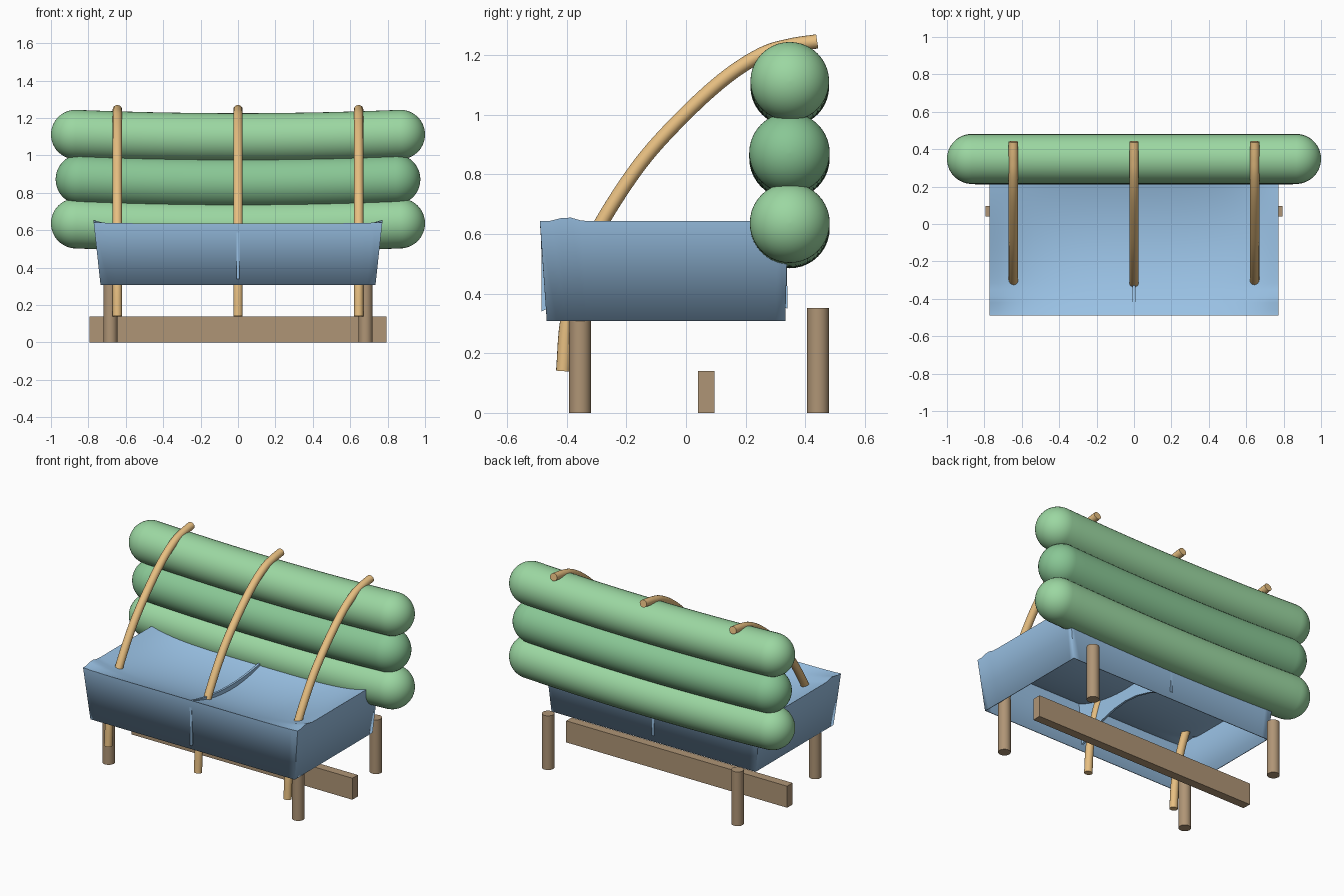
import bpy, bmesh, math
from mathutils import Vector

if "Cube" in bpy.data.objects:
    bpy.data.objects.remove(bpy.data.objects["Cube"])


def material(name, rgb):
    m = bpy.data.materials.new(name)
    m.diffuse_color = (*rgb, 1)
    m.use_nodes = True
    m.node_tree.nodes["Principled BSDF"].inputs["Base Color"].default_value = m.diffuse_color
    return m


GREEN = material("green_cushion", (0.33, 0.68, 0.36))
DEEP = material("deep_green_cushion", (0.25, 0.57, 0.30))
BLUE = material("blue_fabric", (0.33, 0.55, 0.80))
BROWN = material("brown_wood", (0.43, 0.30, 0.18))
TAN = material("tan_wood", (0.80, 0.52, 0.22))


def finish(name, bm, mat, angle=40):
    bmesh.ops.recalc_face_normals(bm, faces=bm.faces)
    me = bpy.data.meshes.new(name)
    bm.to_mesh(me)
    bm.free()
    ob = bpy.data.objects.new(name, me)
    bpy.context.collection.objects.link(ob)
    me.materials.append(mat)
    bpy.ops.object.select_all(action='DESELECT')
    ob.select_set(True)
    bpy.context.view_layer.objects.active = ob
    bpy.ops.object.shade_smooth_by_angle(angle=math.radians(angle))
    return ob


def skin_rings(bm, rings):
    """Bridge successive closed rings and cap both ends."""
    vs = [[bm.verts.new(p) for p in r] for r in rings]
    n = len(vs[0])
    for a, b in zip(vs, vs[1:]):
        for i in range(n):
            bm.faces.new((a[i], a[(i + 1) % n], b[(i + 1) % n], b[i]))
    bm.faces.new(vs[0])
    bm.faces.new(vs[-1])


def bolster(name, half, y, z, r, mat, sag=0.018, n=40):
    """Round-ended roll along x, sagging slightly in the middle."""
    straight = half - r
    prof = [(-straight - r * math.cos(t), r * math.sin(t))
            for t in [math.pi / 2 * (k + 0.15) / 12 for k in range(12)]]
    prof += [(-straight + 2 * straight * k / 24, r) for k in range(25)]
    prof += [(-x, q) for x, q in reversed(prof[:12])]
    rings = []
    for x, q in prof:
        cz = z - sag * max(0, 1 - (x / straight) ** 2)
        rings.append([(x, y + q * math.cos(2 * math.pi * i / n),
                       cz + q * math.sin(2 * math.pi * i / n)) for i in range(n)])
    bm = bmesh.new()
    skin_rings(bm, rings)
    return finish(name, bm, mat, 60)


def catmull(pts, steps=8):
    p = [2 * Vector(pts[0]) - Vector(pts[1])] + [Vector(q) for q in pts]
    p.append(2 * p[-1] - p[-2])
    out = []
    for i in range(1, len(p) - 2):
        a, b, c, d = p[i - 1:i + 3]
        for k in range(steps):
            t = k / steps
            out.append(0.5 * (2 * b + (c - a) * t + (2 * a - 5 * b + 4 * c - d) * t * t
                              + (3 * b - a - 3 * c + d) * t ** 3))
    return out + [p[-2]]


# Back cushions
bolster("top_bolster", 1.0, 0.348, 1.112, 0.132, GREEN)
bolster("middle_bolster", 0.975, 0.347, 0.872, 0.135, DEEP)
bolster("bottom_bolster", 1.0, 0.348, 0.637, 0.134, GREEN)

# Bent wooden ribs
path = catmull([(-0.412, 0.14), (-0.398, 0.31), (-0.355, 0.48), (-0.285, 0.635), (-0.15, 0.84),
                (0.0, 1.005), (0.14, 1.13), (0.26, 1.205), (0.35, 1.232), (0.44, 1.246)])
for label, x in (("left", -0.645), ("centre", 0), ("right", 0.645)):
    rings = []
    for i, p in enumerate(path):
        t = (path[min(i + 1, len(path) - 1)] - path[max(i - 1, 0)]).normalized()
        nrm = Vector((-t.y, t.x))
        ring = []
        for k in range(16):
            a = 2 * math.pi * k / 16
            q = p + nrm * 0.024 * math.sin(a)
            ring.append((x + 0.025 * math.cos(a), q.x, q.y))
        rings.append(ring)
    bm = bmesh.new()
    skin_rings(bm, rings)
    finish(label + "_rib", bm, TAN)

# Fabric seat: sagging top with a flared skirt, open underneath
NX, NY = 32, 24
Y0, Y1 = -0.49, 0.342


def seat_z(u, v):
    y = Y0 + (Y1 - Y0) * (v + 1) / 2
    roll = 0.014 * math.exp(-((y + 0.40) / 0.035) ** 2) * abs(u) ** 6
    return 0.637 + roll + 0.006 * u ** 8 - 0.085 * (1 - u ** 4) * (1 - v * v)


bm = bmesh.new()
grid = []
for j in range(NY + 1):
    v = 2 * j / NY - 1
    grid.append([bm.verts.new((0.772 * (2 * i / NX - 1), Y0 + (Y1 - Y0) * (v + 1) / 2,
                               seat_z(2 * i / NX - 1, v))) for i in range(NX + 1)])
for j in range(NY):
    for i in range(NX):
        bm.faces.new((grid[j][i], grid[j][i + 1], grid[j + 1][i + 1], grid[j + 1][i]))
loop = (grid[0][:-1] + [r[-1] for r in grid[:-1]] + grid[-1][:0:-1]
        + [r[0] for r in grid[:0:-1]])
low = []
for w in loop:
    f = (w.co.y - Y0) / (Y1 - Y0)
    low.append(bm.verts.new((w.co.x * 0.735 / 0.772, -0.467 + f * 0.8, 0.308)))
for i in range(len(loop)):
    k = (i + 1) % len(loop)
    bm.faces.new((loop[i], loop[k], low[k], low[i]))
seat = finish("fabric_seat", bm, BLUE)
mod = seat.modifiers.new("thickness", 'SOLIDIFY')
mod.thickness = 0.006
mod.offset = -1

# Thin centre divider following the sag of the seat
outline = [(-0.484, 0.34), (-0.484, 0.5), (-0.488, 0.635)]
outline += [(-0.488 + 0.825 * t / 12, 0.635 - 0.22 * (t / 12) * (1 - t / 12)) for t in range(1, 13)]
outline += [(0.34, 0.39), (0.34, 0.35)]
outline += [(0.34 - 0.824 * t / 8, 0.35 + 0.12 * math.sin(math.pi * t / 8)) for t in range(1, 8)]
bm = bmesh.new()
face = bm.faces.new([bm.verts.new((-0.007, y, z)) for y, z in outline])
ext = bmesh.ops.extrude_face_region(bm, geom=[face])
bmesh.ops.translate(bm, verts=[g for g in ext["geom"] if isinstance(g, bmesh.types.BMVert)],
                    vec=(0.014, 0, 0))
finish("seat_divider", bm, BLUE, 30)

# Round legs
for side, x in (("left", -0.682), ("right", 0.682)):
    for end, y in (("front", -0.355), ("back", 0.443)):
        rings = [[(x + 0.037 * math.cos(math.pi * k / 12), y + 0.037 * math.sin(math.pi * k / 12), z)
                  for k in range(24)] for z in (0, 0.352)]
        bm = bmesh.new()
        skin_rings(bm, rings)
        finish(f"{end}_{side}_leg", bm, BROWN)

# Ground rail
bm = bmesh.new()
bmesh.ops.create_cube(bm, size=1)
for w in bm.verts:
    w.co = (w.co.x * 1.59, w.co.y * 0.056 + 0.068, w.co.z * 0.14 + 0.07)
finish("ground_rail", bm, BROWN, 30)
